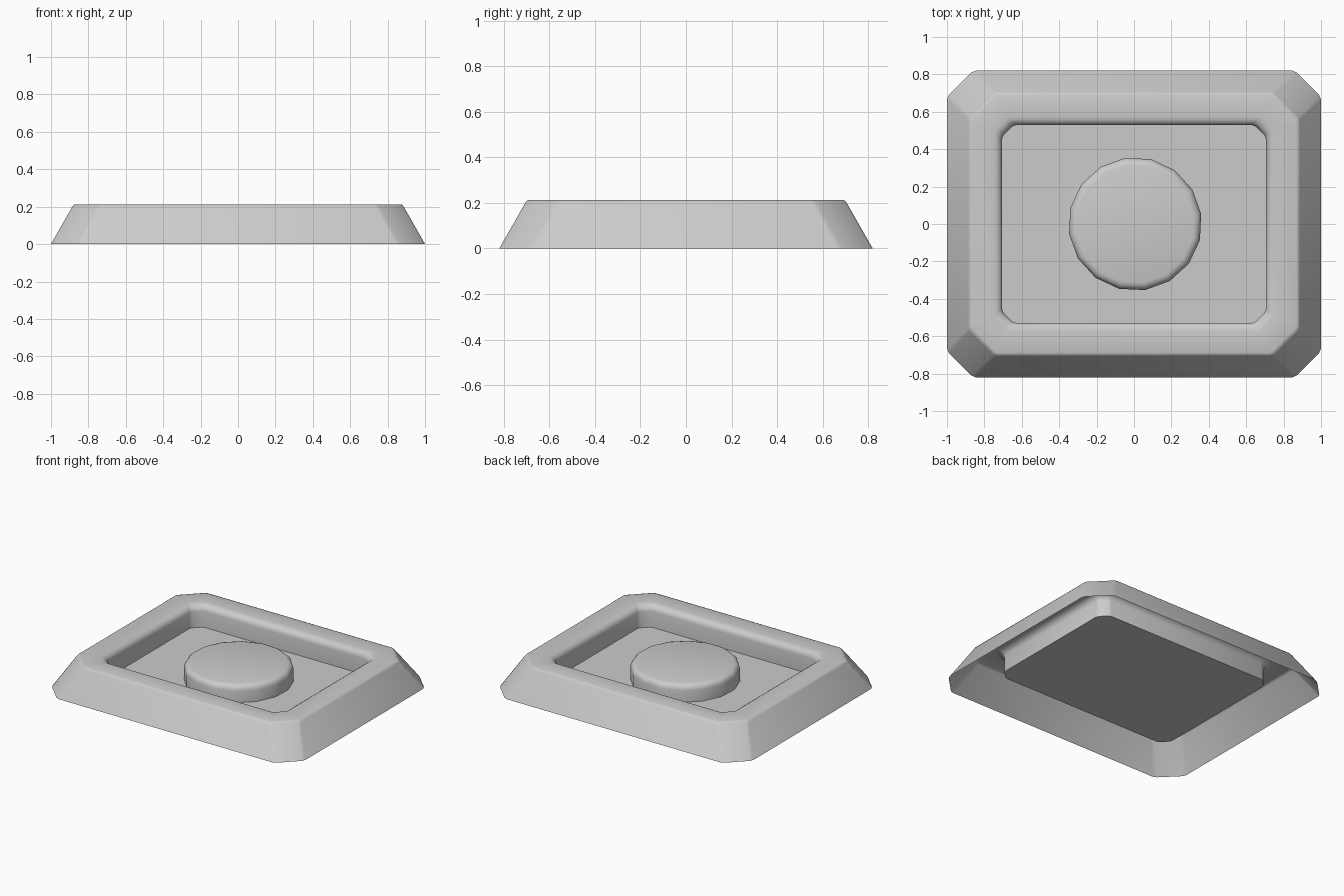
import bpy, bmesh, math

if "Cube" in bpy.data.objects:
    bpy.data.objects.remove(bpy.data.objects["Cube"])

grey = bpy.data.materials.new("plain_grey")
grey.diffuse_color = (0.6, 0.6, 0.6, 1.0)
grey.use_nodes = True
grey.node_tree.nodes["Principled BSDF"].inputs["Base Color"].default_value = grey.diffuse_color


def chamfered_ring(hx, hy, c, r):
    """Rectangle outline with cut corners; each cut end is softened by r."""
    k = r * 0.7071
    corner = [(hx, hy - c - r), (hx - k, hy - c + k),
              (hx - c + k, hy - k), (hx - c - r, hy)]
    pts = corner + [(-x, y) for x, y in reversed(corner)]
    return pts + [(-x, -y) for x, y in pts]


def circle_ring(radius, sides, turn):
    return [(radius * math.cos(turn + 2 * math.pi * i / sides),
             radius * math.sin(turn + 2 * math.pi * i / sides)) for i in range(sides)]


def loft(name, rings, cap_start=False, cap_end=True):
    """Skin a stack of (outline, z) rings into one object."""
    bm = bmesh.new()
    loops = [[bm.verts.new((x, y, z)) for x, y in pts] for pts, z in rings]
    for a, b in zip(loops, loops[1:]):
        n = len(a)
        for i in range(n):
            j = (i + 1) % n
            bm.faces.new((a[i], a[j], b[j], b[i]))
    if cap_start:
        bm.faces.new(list(reversed(loops[0])))
    if cap_end:
        bm.faces.new(loops[-1])
    mesh = bpy.data.meshes.new(name)
    bm.to_mesh(mesh)
    bm.free()
    mesh.materials.append(grey)
    obj = bpy.data.objects.new(name, mesh)
    bpy.context.collection.objects.link(obj)
    bpy.ops.object.select_all(action='DESELECT')
    obj.select_set(True)
    bpy.context.view_layer.objects.active = obj
    bpy.ops.object.shade_smooth_by_angle(angle=math.radians(40))
    return obj


FLOOR = 0.055
TOP = 0.213

# Sloped outer frame, rounded lip and sunken tray floor, open underneath
shell = [
    (chamfered_ring(1.0, 0.82, 0.14, 0.015), 0.0),
    (chamfered_ring(0.886, 0.706, 0.14, 0.01), 0.2),
    (chamfered_ring(0.88, 0.70, 0.14, 0.01), 0.209),
    (chamfered_ring(0.868, 0.688, 0.135, 0.01), TOP),
]
LIP = 0.045
for i in range(5):
    a = math.radians(90 * i / 4)
    out = LIP * (1 - math.sin(a))
    shell.append((chamfered_ring(0.705 + out, 0.528 + out, 0.06 + out * 0.3, 0.012),
                  TOP - LIP * (1 - math.cos(a))))
shell.append((chamfered_ring(0.705, 0.528, 0.06, 0.012), FLOOR))
loft("tray_frame", shell)

# Round raised button in the middle, with a softened top edge
turn = math.radians(8.6)
button = [(circle_ring(0.357, 16, turn), FLOOR)]
BEVEL = 0.04
for i in range(4):
    a = math.radians(90 * i / 3)
    button.append((circle_ring(0.357 - BEVEL * (1 - math.cos(a)), 16, turn),
                   0.138 + BEVEL * math.sin(a)))
disc = loft("centre_button", button, cap_start=False)
disc.location.x = 0.006
